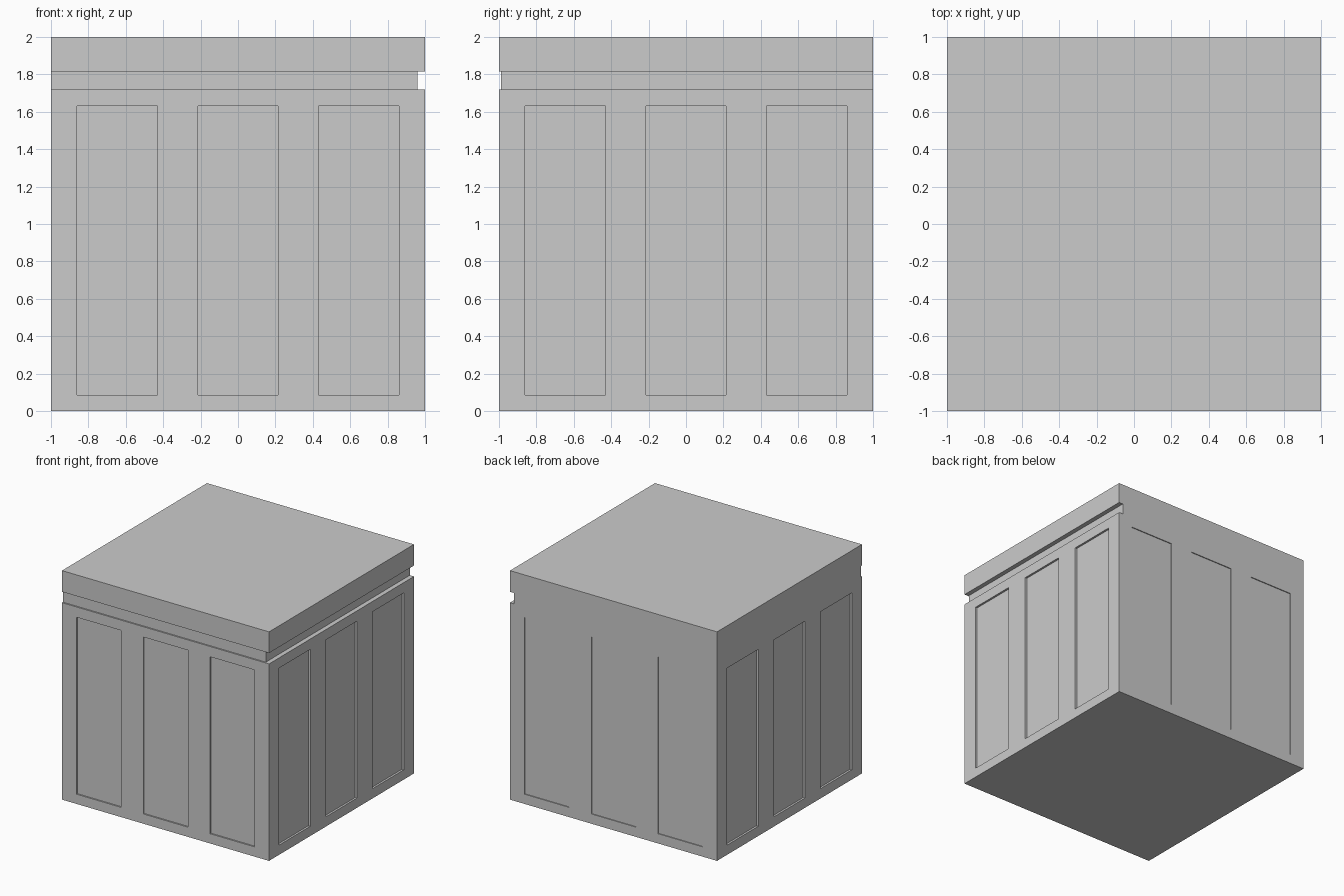
import bpy
from mathutils import Vector

if "Cube" in bpy.data.objects:
    bpy.data.objects.remove(bpy.data.objects["Cube"])


def box(name, lo, hi):
    lo, hi = Vector(lo), Vector(hi)
    bpy.ops.mesh.primitive_cube_add(size=1, location=(lo + hi) / 2)
    ob = bpy.context.object
    ob.name = name
    ob.scale = hi - lo
    bpy.ops.object.transform_apply(location=True, rotation=False, scale=True)
    return ob


def carve(target, lo, hi):
    cutter = box("cutter", lo, hi)
    cutter.hide_render = True
    mod = target.modifiers.new("carve", 'BOOLEAN')
    mod.operation = 'DIFFERENCE'
    mod.solver = 'EXACT'
    mod.object = cutter
    bpy.context.view_layer.objects.active = target
    bpy.ops.object.modifier_apply(modifier=mod.name)
    bpy.data.objects.remove(cutter, do_unlink=True)


# Solid cabinet block
cabinet = box("panelled_cabinet", (-1, -1, 0), (1, 1, 2))

# Groove under the lid: shallow on the front, deep on the right
carve(cabinet, (-1.2, -1.2, 1.72), (1.2, -0.988, 1.815))
carve(cabinet, (0.96, -1.2, 1.72), (1.2, 1.2, 1.815))

# Three tall recessed panels on each side
Z0, Z1, HALF = 0.085, 1.63, 0.215
FRONT, BACK, SIDE = 0.012, 0.008, 0.018
for c in (-0.645, 0, 0.645):
    a, b = c - HALF, c + HALF
    carve(cabinet, (a, -1.2, Z0), (b, -1 + FRONT, Z1))
    carve(cabinet, (a, 1 - BACK, Z0), (b, 1.2, Z1))
    carve(cabinet, (1 - SIDE, a, Z0), (1.2, b, Z1))
    carve(cabinet, (-1.2, a, Z0), (-1 + SIDE, b, Z1))
